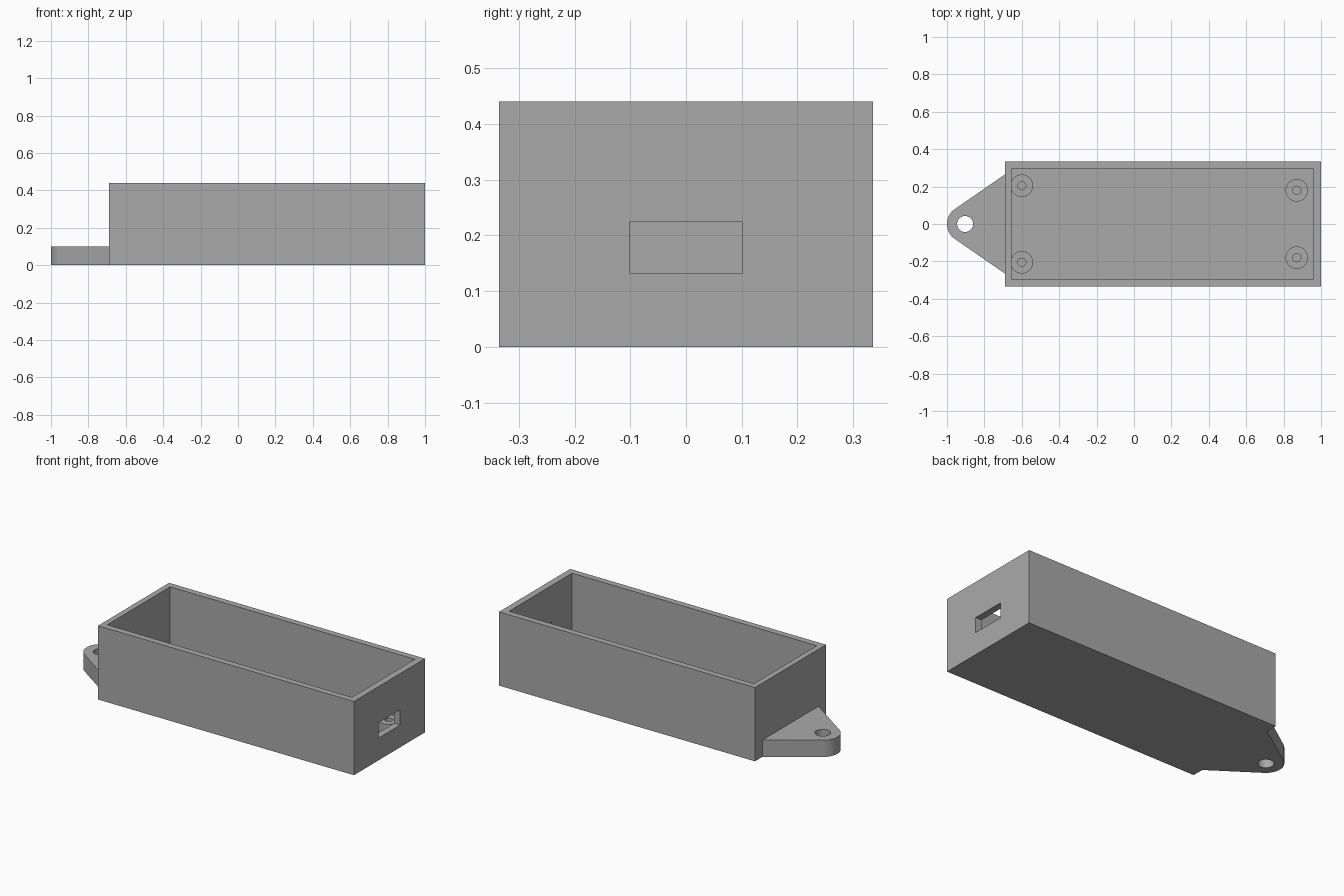
import bpy, bmesh
from math import sin, cos, pi, atan2

if "Cube" in bpy.data.objects:
    bpy.data.objects.remove(bpy.data.objects["Cube"])

grey = bpy.data.materials.new("light grey plastic")
grey.use_nodes = True
colour = (0.4, 0.4, 0.4, 1)
grey.diffuse_color = colour
grey.node_tree.nodes["Principled BSDF"].inputs["Base Color"].default_value = colour

FLOOR = 0.04
WALL_X = -0.69


def finish(name, bm):
    bmesh.ops.recalc_face_normals(bm, faces=bm.faces)
    mesh = bpy.data.meshes.new(name)
    bm.to_mesh(mesh)
    bm.free()
    mesh.materials.append(grey)
    obj = bpy.data.objects.new(name, mesh)
    bpy.context.collection.objects.link(obj)
    return obj


def prism(name, outline, z0, z1):
    """Extrude a closed xy outline from z0 to z1."""
    bm = bmesh.new()
    face = bm.faces.new([bm.verts.new((x, y, z0)) for x, y in outline])
    side = bmesh.ops.extrude_face_region(bm, geom=[face])
    bmesh.ops.translate(bm, vec=(0, 0, z1 - z0),
                        verts=[g for g in side["geom"] if isinstance(g, bmesh.types.BMVert)])
    return finish(name, bm)


def box(name, x0, x1, half_y, z0, z1):
    return prism(name, [(x0, -half_y), (x1, -half_y), (x1, half_y), (x0, half_y)], z0, z1)


def circle(x, y, r, n=48):
    return [(x + r * cos(2 * pi * i / n), y + r * sin(2 * pi * i / n)) for i in range(n)]


def cut(obj, cutter):
    mod = obj.modifiers.new(cutter.name, "BOOLEAN")
    mod.operation = "DIFFERENCE"
    mod.solver = "EXACT"
    mod.object = cutter
    cutter.hide_render = True
    cutter.hide_set(True)


def smooth(obj):
    bpy.ops.object.select_all(action="DESELECT")
    obj.select_set(True)
    bpy.context.view_layer.objects.active = obj
    bpy.ops.object.shade_smooth_by_angle()


# Open tray with a cable slot in one end wall
tray = box("tray", WALL_X, 1, 0.335, 0, 0.44)
cut(tray, box("cavity_cutter", -0.656, 0.96, 0.297, FLOOR, 0.6))
cut(tray, box("slot_cutter", 0.9, 1.1, 0.101, 0.133, 0.224))

# Tapered mounting tab: round tip tangent to straight sides, with a screw hole
hole_x, tip_r, root_y = -0.903, 0.097, 0.265
slope = atan2(root_y - 0.08, WALL_X + 0.957)
start = pi / 2 + slope
arc = [start + (2 * pi - 2 * start) * i / 24 for i in range(25)]
outline = [(WALL_X, root_y)]
outline += [(hole_x + tip_r * cos(a), tip_r * sin(a)) for a in arc]
outline += [(WALL_X, -root_y)]
tab = prism("mounting_tab", outline, 0, 0.1)
cut(tab, prism("tab_hole_cutter", circle(hole_x, 0, 0.043), -0.1, 0.2))
smooth(tab)

# Hollow standoffs on the floor
for end, x, y in (("inner", -0.6, 0.205), ("slot", 0.87, 0.18)):
    for side, s in (("left", 1), ("right", -1)):
        bm = bmesh.new()
        rings = []
        for r, z in ((0.06, FLOOR), (0.06, 0.1), (0.022, 0.1), (0.022, FLOOR)):
            rings.append([bm.verts.new((px, py, z)) for px, py in circle(x, s * y, r, 32)])
        for a, b in zip(rings, rings[1:]):
            for i in range(len(a)):
                j = (i + 1) % len(a)
                bm.faces.new((a[i], a[j], b[j], b[i]))
        smooth(finish(f"standoff_{end}_{side}", bm))
